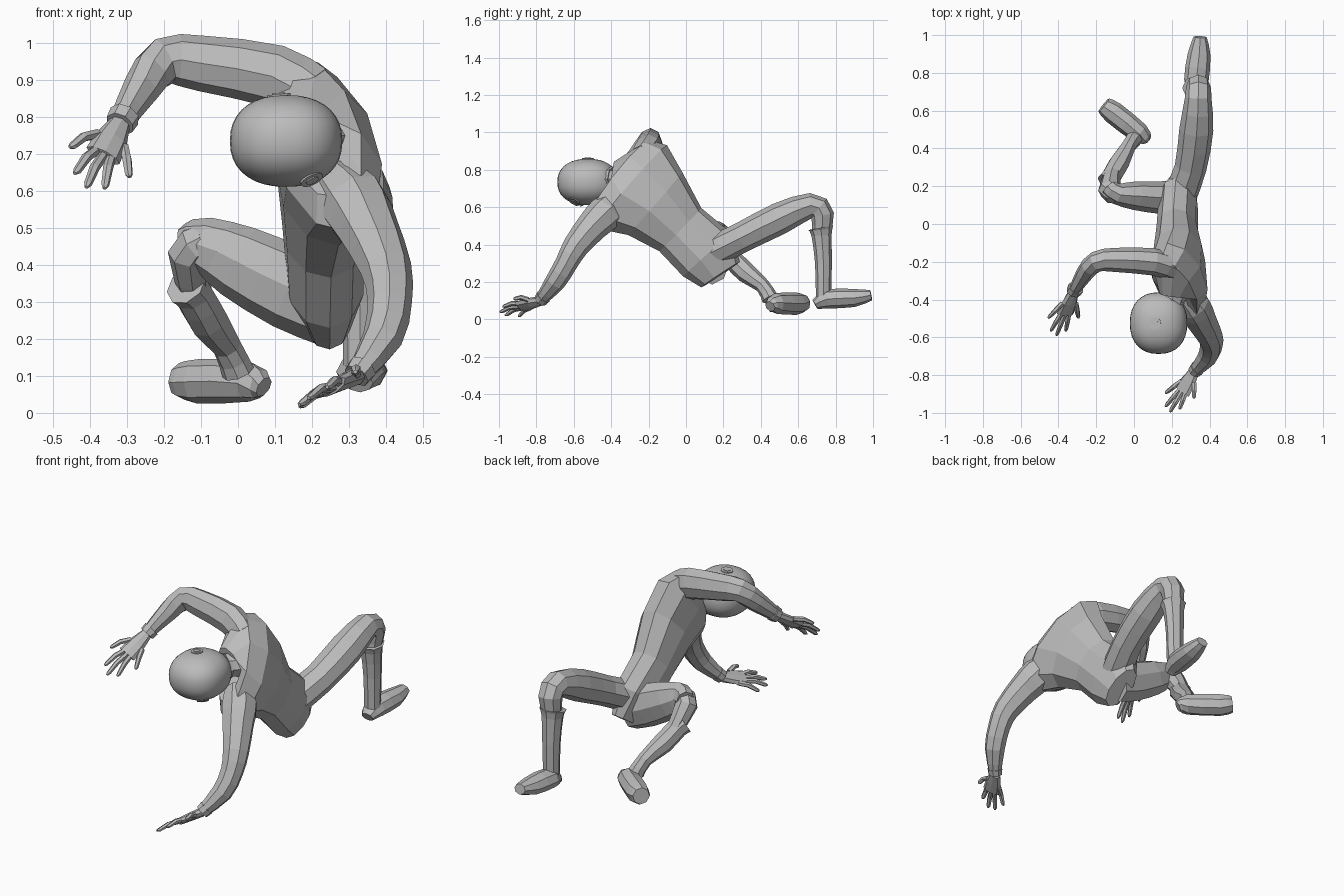
import bpy, bmesh, math
from mathutils import Vector

cube = bpy.data.objects.get("Cube")
if cube:
    bpy.data.objects.remove(cube)

grey = bpy.data.materials.new("plain_grey")
grey.use_nodes = True
grey.diffuse_color = (.5, .5, .5, 1)
grey.node_tree.nodes["Principled BSDF"].inputs["Base Color"].default_value = grey.diffuse_color


def finish(name, bm):
    bmesh.ops.recalc_face_normals(bm, faces=bm.faces[:])
    mesh = bpy.data.meshes.new(name)
    bm.to_mesh(mesh)
    bm.free()
    mesh.materials.append(grey)
    part = bpy.data.objects.new(name, mesh)
    bpy.context.collection.objects.link(part)
    return part


def refine(points):
    """Add one point in the middle of each span, on a smooth curve through all points."""
    points = [Vector(p) for p in points]
    last = len(points) - 1
    result = [points[0]]
    for i in range(last):
        a, b = points[i], points[i + 1]
        before, after = points[max(i - 1, 0)], points[min(i + 2, last)]
        result += [(a + b) / 2 + (a + b - before - after) / 16, b]
    return result


def loft(name, sections, sides=8):
    """Skin closed rings; a section is (centre, half-width vector, half-depth)."""
    bm = bmesh.new()
    rings = []
    last = len(sections) - 1
    for i, (centre, width, depth) in enumerate(sections):
        along = sections[min(i + 1, last)][0] - sections[max(i - 1, 0)][0]
        along.normalize()
        across = (width - along * width.dot(along)).normalized() * width.length
        through = along.cross(across).normalized() * depth
        ring = []
        for k in range(sides):
            angle = k * math.tau / sides
            ring.append(bm.verts.new(centre + across * math.cos(angle) + through * math.sin(angle)))
        rings.append(ring)
    for lower, upper in zip(rings, rings[1:]):
        for k in range(sides):
            j = (k + 1) % sides
            bm.faces.new((lower[k], lower[j], upper[j], upper[k]))
    bm.faces.new(rings[0])
    bm.faces.new(rings[-1])
    return finish(name, bm)


def limb(name, wide, flatness, points):
    """Tube along (x, y, z, radius) points, flattened across the wide direction."""
    path = refine(points)
    loft(name, [(p.xyz, wide * p.w, p.w * flatness) for p in path])
    return path


def cuff(name, wide, path):
    """Short flared sleeve around the end of a limb."""
    end, start = path[-1], path[-1].lerp(path[-2], .5)
    loft(name, [(start.xyz, wide * start.w * 1.1, start.w * 1.1),
                (end.xyz, wide * end.w * 1.15, end.w * 1.15)])


def hand(name, wrist, forward, across):
    """Palm with five fanned fingers; the outer two start nearer the wrist."""
    across = across.normalized()
    knuckle = wrist + forward * .5
    loft(name + "_palm", [(wrist, across * .03, .025),
                          (wrist + forward * .25, across * .045, .022),
                          (knuckle, across * .05, .018)])
    for i in range(-2, 3):
        root = knuckle - forward * .06 * i * i + across * .02 * i
        tip = wrist + forward * (1 - .1 * i * i) + across * .045 * i
        bend = root.lerp(tip, .5) + Vector((0, 0, .01))
        side = across * .014
        loft(f"{name}_finger_{i + 3}", [(root, side, .014), (bend, side, .013),
                                        (root.lerp(tip, .9), side * .8, .01),
                                        (tip, side * .4, .005)], sides=6)


def swell(point):
    """Push a point of the unit sphere slightly towards a rounded box."""
    return Vector([math.copysign(abs(c) ** .88, c) for c in point])


x_axis, z_axis = Vector((1, 0, 0)), Vector((0, 0, 1))

# Torso: lower edge, upper edge and half thickness of each section
torso = []
for lower, upper, depth in (((.25, .1, .15), (.24, .27, .33), .06),
                            ((.25, .02, .2), (.22, .21, .49), .105),
                            ((.25, -.11, .34), (.21, .05, .62), .11),
                            ((.27, -.28, .43), (.21, -.05, .81), .135),
                            ((.31, -.43, .45), (.17, -.16, .97), .14),
                            ((.3, -.46, .56), (.13, -.23, .98), .11),
                            ((.25, -.42, .7), (.17, -.33, .83), .065)):
    lower, upper = Vector(lower), Vector(upper)
    torso.append(((lower + upper) / 2, (upper - lower) / 2, depth))
loft("torso", torso, sides=10)

# Neck with collar
neck = limb("neck", z_axis, 1, [(.23, -.35, .75, .07), (.2, -.4, .75, .06), (.15, -.48, .75, .06)])
cuff("collar", z_axis, neck[:3])

# Raised arm
raised = limb("raised_arm", z_axis, .85, [
    (.2, -.23, .86, .08), (.1, -.2, .91, .085), (-.1, -.19, .945, .075),
    (-.2, -.2, .95, .065), (-.26, -.26, .88, .055), (-.32, -.36, .78, .035)])
cuff("raised_cuff", z_axis, raised)
hand("raised_hand", raised[-1].xyz, Vector((-.09, -.23, -.17)), Vector((.16, 0, -.08)))

# Supporting arm
support = limb("support_arm", x_axis, 1, [
    (.26, -.37, .63, .07), (.31, -.43, .57, .095), (.35, -.5, .5, .085),
    (.4, -.59, .39, .07), (.41, -.64, .3, .06), (.39, -.7, .2, .055), (.32, -.78, .1, .032)])
cuff("support_cuff", x_axis, support)
hand("support_hand", support[-1].xyz, Vector((-.13, -.215, -.06)), Vector((.16, -.03, .1)))

# Straight leg
limb("straight_leg", x_axis, .95, [
    (.24, .14, .36, .09), (.3, .3, .44, .085), (.33, .5, .54, .09),
    (.34, .67, .61, .07), (.34, .73, .56, .065), (.33, .72, .45, .05)])
limb("straight_boot", x_axis, .9, [
    (.33, .72, .49, .075), (.33, .725, .45, .06), (.33, .735, .3, .05), (.33, .735, .1, .045)])
limb("straight_foot", x_axis, .8, [
    (.33, .69, .08, .035), (.33, .76, .11, .065), (.345, .9, .115, .06), (.35, .99, .13, .035)])

# Folded leg
limb("folded_leg", z_axis, .75, [
    (.25, .14, .3, .12), (.14, .14, .34, .115), (0, .15, .41, .1), (-.09, .16, .455, .075),
    (-.13, .19, .45, .065)])
limb("folded_knee", x_axis, 1, [(-.09, .16, .46, .055), (-.13, .18, .43, .06), (-.11, .28, .3, .04)])
limb("folded_boot", x_axis, 1, [
    (-.14, .22, .345, .06), (-.12, .25, .32, .054), (-.08, .32, .25, .055),
    (-.03, .41, .18, .04), (0, .45, .11, .045)])
limb("folded_foot", x_axis, 1, [
    (.07, .45, .07, .03), (.03, .48, .085, .055), (-.11, .59, .085, .06), (-.16, .63, .09, .045)])

# Head: smooth and slightly boxy, with a round disc on each ear
centre, half_size = Vector((.13, -.525, .735)), Vector((.152, .163, .124))
bm = bmesh.new()
bmesh.ops.create_uvsphere(bm, u_segments=32, v_segments=18, radius=1)
for vert in bm.verts:
    vert.co = centre + swell(vert.co) * half_size
head = finish("head", bm)
bpy.ops.object.select_all(action="DESELECT")
head.select_set(True)
bpy.context.view_layer.objects.active = head
bpy.ops.object.shade_smooth_by_angle()

for name, direction in (("upper_ear", Vector((-.1, 0, 1))), ("lower_ear", Vector((.4, -.4, -.8)))):
    direction.normalize()
    spot = centre + swell(direction) * half_size
    for part, radius, rise in (("rim", .032, .003), ("button", .018, .006)):
        side = direction.orthogonal().normalized() * radius
        loft(f"{name}_{part}", [(spot - direction * .02, side, radius),
                                (spot + direction * rise, side, radius)], sides=16)
